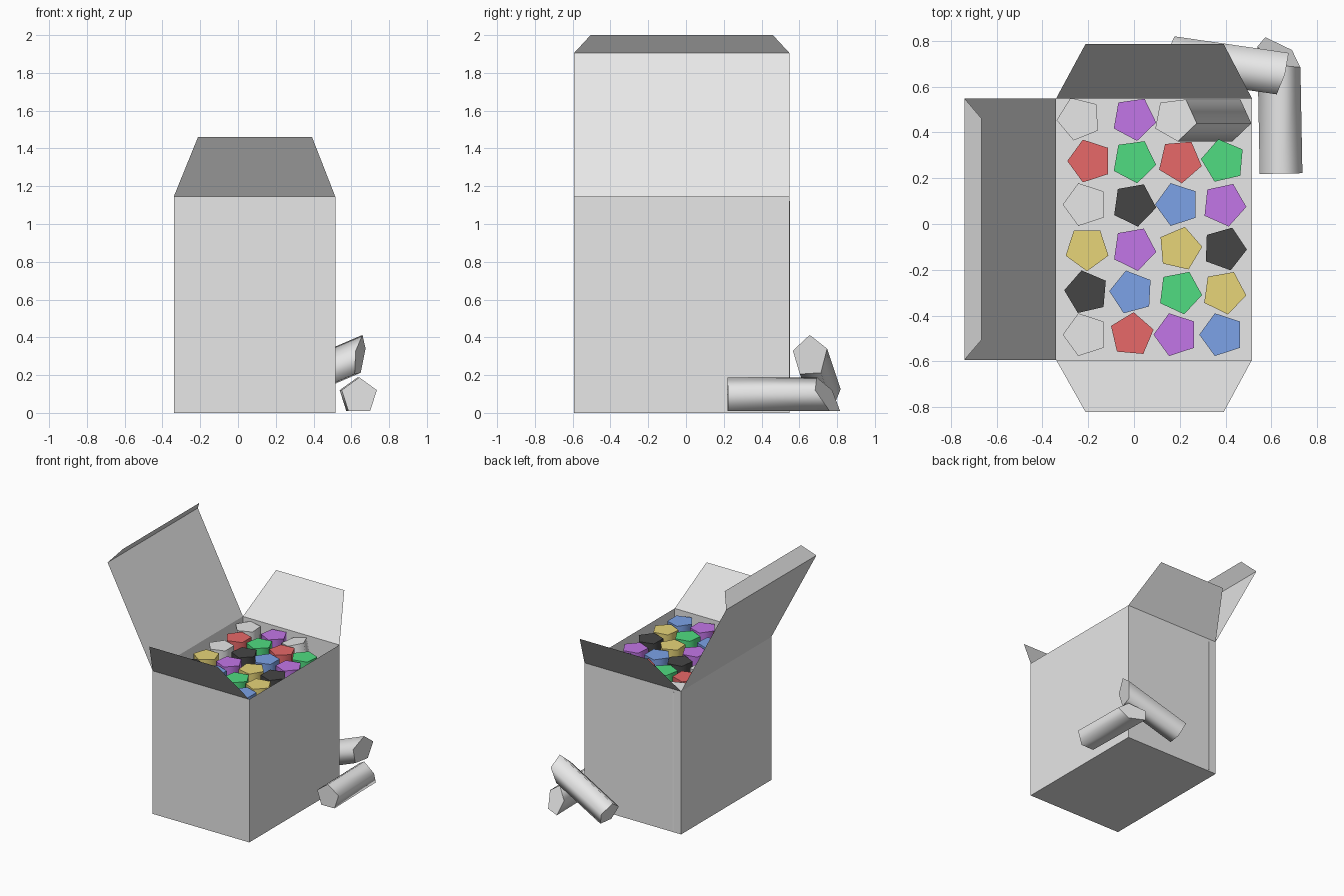
import bpy, math
from mathutils import Vector

if "Cube" in bpy.data.objects:
    bpy.data.objects.remove(bpy.data.objects["Cube"])


def material(name, rgb):
    m = bpy.data.materials.new(name)
    m.diffuse_color = (*rgb, 1)
    m.use_nodes = True
    m.node_tree.nodes["Principled BSDF"].inputs["Base Color"].default_value = m.diffuse_color
    return m


MATS = {
    'W': material("white", (0.8, 0.8, 0.8)),
    'R': material("red", (0.8, 0.14, 0.14)),
    'G': material("green", (0.08, 0.72, 0.22)),
    'B': material("blue", (0.2, 0.36, 0.8)),
    'P': material("purple", (0.54, 0.18, 0.8)),
    'Y': material("yellow", (0.8, 0.66, 0.19)),
    'K': material("black", (0.06, 0.06, 0.06)),
}


def make_object(name, verts, faces, mat):
    me = bpy.data.meshes.new(name)
    me.from_pydata([tuple(v) for v in verts], [], faces)
    me.materials.append(MATS[mat])
    ob = bpy.data.objects.new(name, me)
    bpy.context.collection.objects.link(ob)
    return ob


R = 0.098


def stick(name, start, end, rot, mat, cut=None):
    """Five-sided chalk stick; cut is an optional normal for a slanted end."""
    start, end = Vector(start), Vector(end)
    d = (end - start).normalized()
    if abs(d.z) > 0.8:                      # standing
        u = (Vector((1, 0, 0)) - d * d.x).normalized()
    else:                                   # lying, angle 90 points up
        u = d.cross(Vector((0, 0, 1))).normalized()
        if u.cross(Vector((0, 0, 1))).dot(d) > 0:
            u = -u
    v = d.cross(u)
    if v.z < 0 and abs(d.z) <= 0.8:
        v = -v
    n = Vector(cut) if cut else d
    offs = [R * (math.cos(a) * u + math.sin(a) * v)
            for a in (math.radians(rot + 72 * i) for i in range(5))]
    verts = [start + o for o in offs]
    verts += [end + o - d * (o.dot(n) / d.dot(n)) for o in offs]
    faces = [(i, (i + 1) % 5, (i + 1) % 5 + 5, i + 5) for i in range(5)]
    faces += [(4, 3, 2, 1, 0), (5, 6, 7, 8, 9)]
    if u.cross(v).dot(d) < 0:
        faces = [f[::-1] for f in faces]
    ob = make_object(name, verts, faces, mat)
    for p in ob.data.polygons:              # smooth sides, flat ends
        p.use_smooth = len(p.vertices) == 4
    return ob


# Open carton: thin card walls and floor
X0, X1, Y0, Y1, H = -0.34, 0.515, -0.593, 0.548, 1.145
corners = [(X0, Y0), (X1, Y0), (X1, Y1), (X0, Y1)]
make_object("carton",
            [(x, y, z) for z in (0, H) for x, y in corners],
            [(i, (i + 1) % 4, (i + 1) % 4 + 4, i + 4) for i in range(4)] + [(3, 2, 1, 0)],
            'W')

# Side flaps, front and back
make_object("front_flap", [(X0, Y0, H), (X1, Y0, H), (0.392, -0.82, 1.46), (-0.212, -0.82, 1.46)],
            [(0, 1, 2, 3)], 'W')
make_object("back_flap", [(X0, Y1, H), (X1, Y1, H), (0.392, 0.785, 1.46), (-0.212, 0.785, 1.46)],
            [(3, 2, 1, 0)], 'W')

# Hinged lid with its tuck flap
make_object("lid", [(X0, Y0, H), (X0, Y1, H), (-0.74, Y1, 1.905), (-0.74, Y0, 1.905),
                    (-0.665, 0.46, 2.0), (-0.665, -0.505, 2.0)],
            [(3, 2, 1, 0), (5, 4, 2, 3)], 'W')

# Standing sticks: rows from back to front, (colour, x, rotation)
TOP = 1.122
rows = [
    (0.46, [('W', -0.24, 40), ('P', 0.0, -10)]),
    (0.275, [('R', -0.193, 36), ('G', 0.0, 62), ('R', 0.2, 59), ('G', 0.39, 31)]),
    (0.085, [('W', -0.213, 36), ('K', 0.0, -8), ('B', 0.19, 36), ('P', 0.393, -6)]),
    (-0.108, [('Y', -0.205, -18), ('P', 0.0, -8), ('Y', 0.2, 5), ('K', 0.395, -2)]),
    (-0.298, [('K', -0.207, 31), ('B', -0.01, 33), ('G', 0.2, 65), ('Y', 0.393, -8)]),
    (-0.483, [('W', -0.213, 36), ('R', -0.01, 13), ('P', 0.183, 36), ('B', 0.383, 36)]),
]
for r, (y, sticks) in enumerate(rows):
    for c, (col, x, rot) in enumerate(sticks):
        stick(f"stick_{r + 1}_{c + 1}", (x, y, 0.01), (x, y, TOP), rot, col)

# Stick leaning into the empty corner
stick("leaning_stick", (0.418, 0.458, 0.025), (0.18, 0.458, TOP - 0.005), -11, 'W')

# Broken stick on the ground: two halves with slanted break faces
stick("broken_half_lower", (0.642, 0.22, 0.09), (0.632, 0.745, 0.09), 90, 'W', (0.48, 1, 0.53))
stick("broken_half_upper", (0.175, 0.725, 0.098), (0.645, 0.657, 0.3), 90, 'W', (1, -0.28, -0.13))
